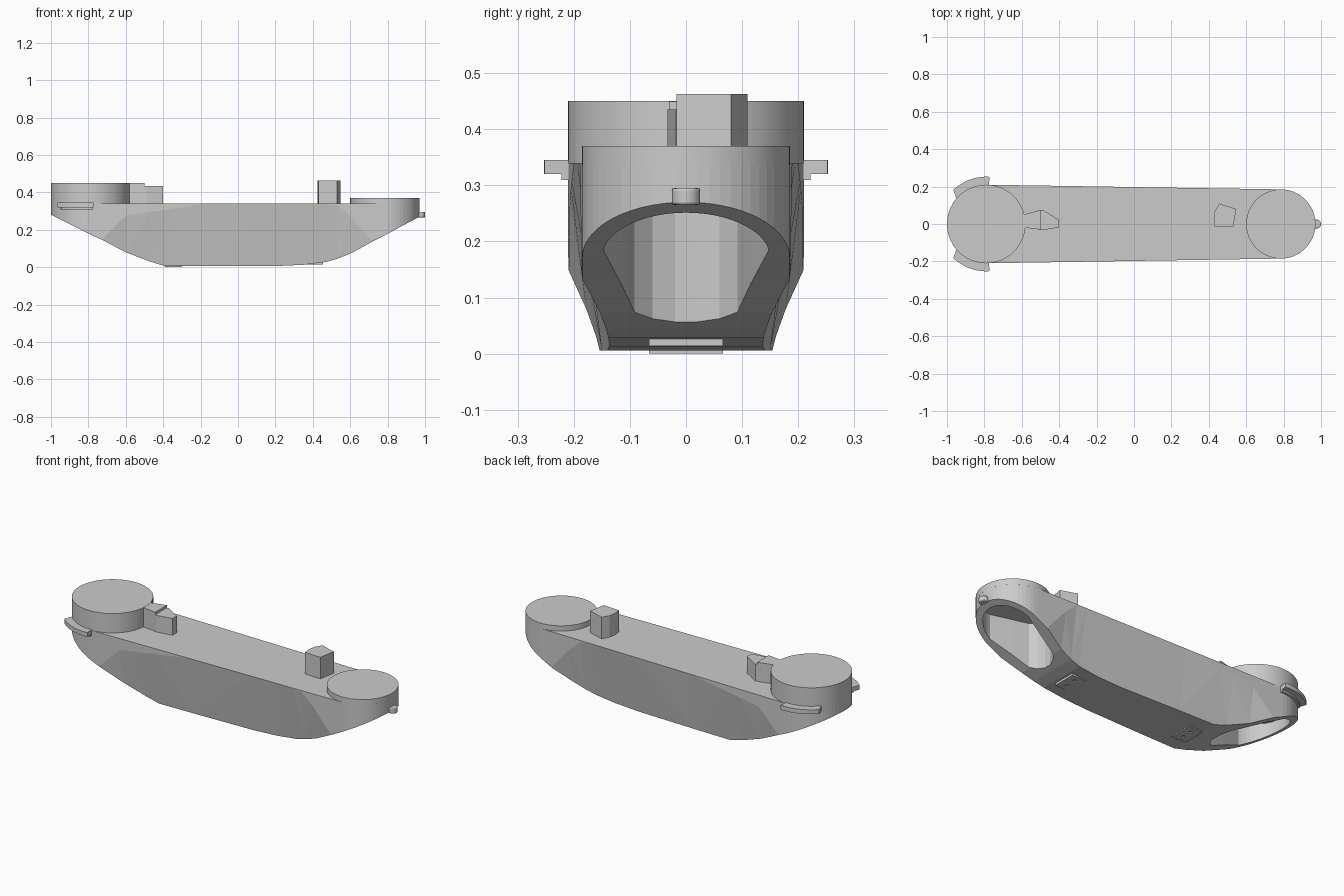
import bpy, bmesh
from math import sin, cos, pi, radians

if "Cube" in bpy.data.objects:
    bpy.data.objects.remove(bpy.data.objects["Cube"])

LX, LR, RX, RR, DECK = -0.79, 0.21, 0.785, 0.185, 0.34


def finish(bm, name, smooth=False):
    bmesh.ops.remove_doubles(bm, verts=bm.verts, dist=1e-5)
    bmesh.ops.recalc_face_normals(bm, faces=bm.faces)
    me = bpy.data.meshes.new(name)
    bm.to_mesh(me)
    bm.free()
    ob = bpy.data.objects.new(name, me)
    bpy.context.collection.objects.link(ob)
    if smooth:
        bpy.ops.object.select_all(action='DESELECT')
        ob.select_set(True)
        bpy.context.view_layer.objects.active = ob
        bpy.ops.object.shade_smooth_by_angle(angle=radians(25))
    return ob


def prism(name, pts, z0, z1, smooth=False):
    bm = bmesh.new()
    f = bm.faces.new([bm.verts.new((x, y, z0)) for x, y in pts])
    top = bmesh.ops.extrude_face_region(bm, geom=[f])["geom"]
    bmesh.ops.translate(bm, vec=(0, 0, z1 - z0),
                        verts=[v for v in top if isinstance(v, bmesh.types.BMVert)])
    return finish(bm, name, smooth)


def arc(cx, r, a0, a1, n):
    return [(cx + r * cos(radians(a0 + (a1 - a0) * i / n)),
             r * sin(radians(a0 + (a1 - a0) * i / n))) for i in range(n + 1)]


def box(x0, x1, y0, y1):
    return [(x0, y0), (x1, y0), (x1, y1), (x0, y1)]


def cut(ob, cutters):
    bpy.context.view_layer.objects.active = ob
    for c in cutters:
        m = ob.modifiers.new("cut", 'BOOLEAN')
        m.operation, m.solver, m.object = 'DIFFERENCE', 'EXACT', c
        bpy.ops.object.modifier_apply(modifier=m.name)
        bpy.data.objects.remove(c)


# Hull: stations of (x, top y, knee y, knee z, bottom y, bottom z)
def wall(x):
    return LR + (RR - LR) * (x - LX) / (RX - LX)


st = []
for x, y in arc(LX, LR, 180, 90, 14):
    z = 0.08 + 0.5 * (-0.6 - x)
    st.append((x, y, y, z, y, z))
for x, kz, by, bz in [(-0.73, 0.148, 0.209, 0.148), (-0.6, 0.275, 0.178, 0.08),
                      (-0.47, 0.295, 0.16, 0.03), (-0.39, 0.307, 0.154, 0.006),
                      (-0.17, DECK, 0.15, 0.006), (0.2, DECK, 0.14, 0.006),
                      (0.35, DECK, 0.137, 0.013), (0.47, 0.337, 0.138, 0.028),
                      (0.53, 0.333, 0.143, 0.045), (0.6, 0.272, 0.153, 0.072),
                      (0.71, 0.145, 0.184, 0.132)]:
    w = wall(x)
    st.append((x, w, by if kz == bz else w, kz, by, bz))
for x, y in arc(RX, RR, 90, 0, 14):
    z = 0.072 + 0.535 * (x - 0.6)
    st.append((x, y, y, z, y, z))
bm = bmesh.new()
rings = []
for x, ty, ky, kz, by, bz in st:
    half = [(ty, DECK), (ky, kz), (by, bz)]
    loop = half + [(-y, z) for y, z in reversed(half)]
    rings.append([bm.verts.new((x, y, z)) for y, z in loop])
for a, b in zip(rings, rings[1:]):
    for i in range(6):
        j = (i + 1) % 6
        bm.faces.new((a[i], a[j], b[j], b[i]))
bmesh.ops.remove_doubles(bm, verts=bm.verts, dist=1e-5)
bmesh.ops.dissolve_degenerate(bm, edges=bm.edges, dist=1e-6)
bmesh.ops.triangulate(bm, faces=bm.faces)
hull = finish(bm, "hull")

# Open pockets in the sloping ends
tail = [(-0.09, 0.115), (-0.18, 0.092), (-0.21, 0.06), (-0.225, 0.02)]


def pocket(cx, sx, s):
    pts = arc(0, 0.15, -80, 80, 24) + tail + [(x, -y) for x, y in reversed(tail)]
    return prism("pocket_cutter", [(cx + sx * s * x, s * y) for x, y in pts], -0.1, 0.325)


cut(hull, [pocket(RX, 1, 1.0), pocket(LX, -1, 1.14)])

# Round end caps
prism("large_end_disc", arc(LX, LR, 0, 360 - 5, 71), DECK - 0.005, 0.45, True)
prism("small_end_disc", arc(RX, RR, 0, 360 - 5, 71), DECK - 0.005, 0.37, True)

# Blocks on the deck
prism("catch_neck", [(-0.62, -0.015), (-0.5, -0.03), (-0.5, 0.0), (-0.5, 0.075),
                     (-0.62, 0.042)], DECK - 0.01, 0.449)
prism("catch_block", [(-0.51, -0.03), (-0.49, -0.033), (-0.4, -0.018), (-0.4, 0.022),
                      (-0.49, 0.076), (-0.51, 0.07)], DECK - 0.01, 0.435)
prism("deck_post", [(0.43, -0.012), (0.53, -0.017), (0.547, 0.08), (0.455, 0.11),
                    (0.432, 0.07), (0.426, 0.03)], DECK - 0.01, 0.463)

# Nub on the small end
nub = prism("tip_nub", arc(0.975, 0.025, 0, 345, 23), 0.265, 0.295, True)
bv = nub.modifiers.new("edge", 'BEVEL')
bv.width, bv.segments, bv.limit_method = 0.004, 2, 'ANGLE'

# Side ears around the large end, with a lip underneath
for side, name in ((1, "back"), (-1, "front")):
    for part, r0, r1, z0, z1 in (("ear", 0.195, 0.253, 0.32, 0.345),
                                 ("ear_lip", 0.2, 0.222, 0.309, 0.321)):
        pts = arc(LX, r1, 86, 134, 16) + arc(LX, r0, 142, 86, 16)
        prism(name + "_" + part, [(x, side * y) for x, y in pts], z0, z1)

# Foot plates with two small holes each
for name, x, z0, z1 in (("left_foot", -0.345, 0.0, 0.03), ("right_foot", 0.41, 0.014, 0.032)):
    foot = prism(name, box(x - 0.045, x + 0.045, -0.066, 0.066), z0, z1)
    cut(foot, [prism("hole_cutter", arc(x, 0.01, 0, 330, 11) if s == 0 else
                     [(px, py + s * 0.03) for px, py in arc(x, 0.01, 0, 330, 11)],
                     z0 - 0.01, z0 + 0.012) for s in (-1, 1)])
